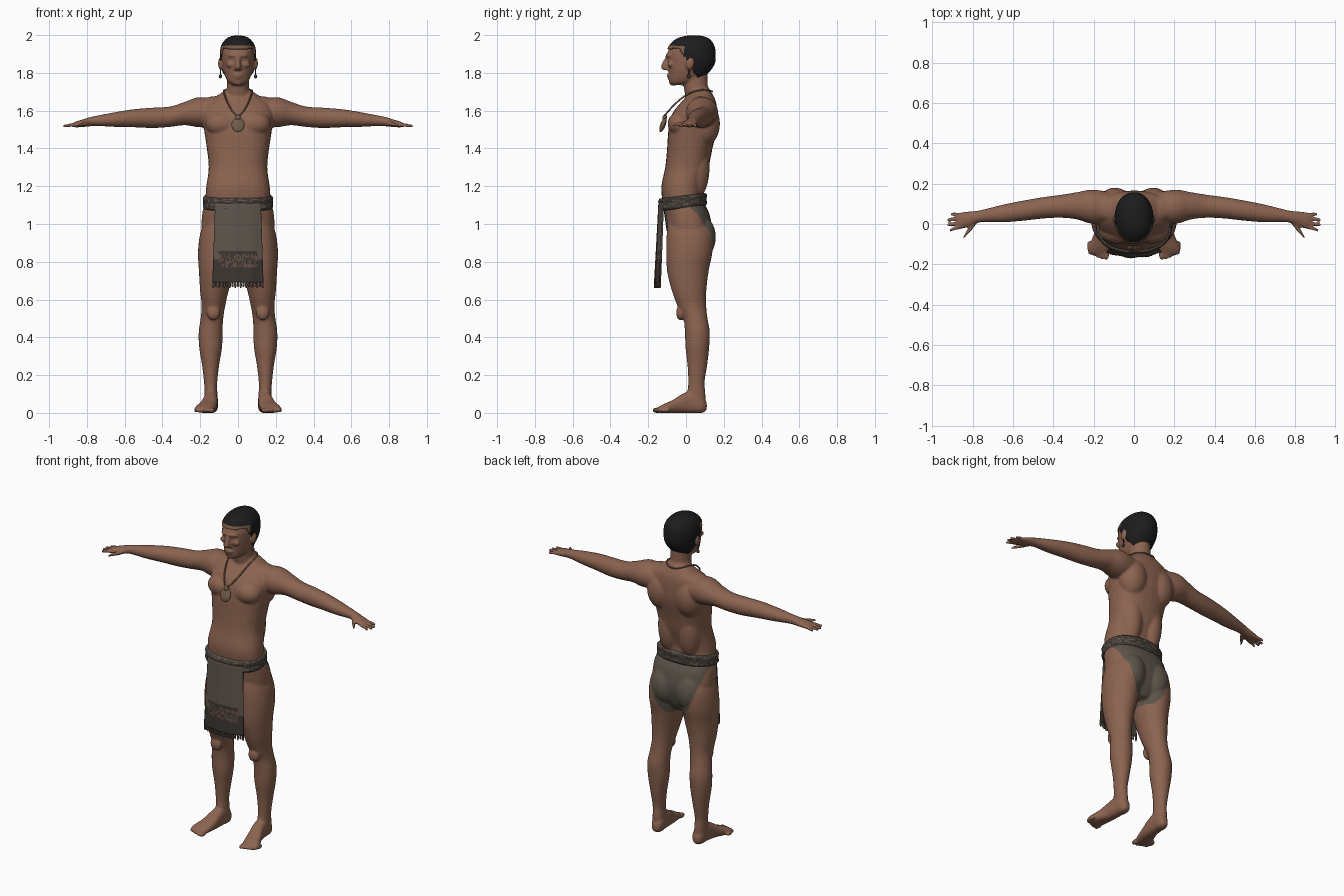
import bpy, bmesh, math, random
from mathutils import Vector, Matrix

random.seed(4)
cube = bpy.data.objects.get("Cube")
if cube:
    bpy.data.objects.remove(cube, do_unlink=True)


def material(name, rgb):
    m = bpy.data.materials.new(name)
    m.use_nodes = True
    m.diffuse_color = (*rgb, 1)
    m.node_tree.nodes["Principled BSDF"].inputs["Base Color"].default_value = (*rgb, 1)
    return m


skin = material("brown skin", (.26, .125, .08))
hair_black = material("black hair", (.012, .012, .013))
cloth = material("grey cloth", (.11, .09, .07))
dark = material("dark cloth", (.045, .036, .03))
rust = material("rust pattern", (.16, .075, .05))
tan = material("tan bead", (.17, .105, .065))


def spline(rows, steps):
    """Smooth interpolation through rows of numbers."""
    out = []
    for i in range(len(rows) - 1):
        a, b, c, d = (rows[max(i - 1, 0)], rows[i], rows[i + 1], rows[min(i + 2, len(rows) - 1)])
        for k in range(steps):
            t = k / steps
            out.append([q + t * (r - p + t * (2 * p - 5 * q + 4 * r - s + t * (3 * (q - r) + s - p))) / 2
                        for p, q, r, s in zip(a, b, c, d)])
    return out + [list(rows[-1])]


def loft(bm, axis, rows, side=1, n=28, steps=4, power=1.0):
    """Rows are position along the axis, two centre values, two radii."""
    rings = []
    for t, c1, c2, r1, r2 in spline(rows, steps):
        ring = []
        for k in range(n):
            a = math.tau * k / n
            ca, sa = math.cos(a), math.sin(a)
            u = c1 + max(r1, .002) * math.copysign(abs(ca) ** power, ca)
            v = c2 + max(r2, .002) * math.copysign(abs(sa) ** power, sa)
            p = {"x": (t, u, v), "y": (u, t, v), "z": (u, v, t)}[axis]
            ring.append(bm.verts.new((p[0] * side, p[1], p[2])))
        rings.append(ring)
    for lo, hi in zip(rings, rings[1:]):
        for k in range(n):
            bm.faces.new((lo[k], lo[k - 1], hi[k - 1], hi[k]))
    bm.faces.new(rings[0])
    bm.faces.new(rings[-1])


def blob(bm, centre, radii, tilt=0):
    m = Matrix.Translation(centre) @ Matrix.Rotation(tilt, 4, "X") @ Matrix.Diagonal((*radii, 1))
    bmesh.ops.create_uvsphere(bm, u_segments=24, v_segments=16, radius=1, matrix=m)


def finish(name, bm, mats, rule=None):
    bmesh.ops.recalc_face_normals(bm, faces=bm.faces)
    mesh = bpy.data.meshes.new(name)
    bm.to_mesh(mesh)
    bm.free()
    ob = bpy.data.objects.new(name, mesh)
    bpy.context.collection.objects.link(ob)
    paint(ob, mats, rule)
    return ob


def paint(ob, mats, rule):
    for m in mats:
        ob.data.materials.append(m)
    for f in ob.data.polygons:
        f.use_smooth = True
        if rule:
            f.material_index = rule(f.center, f.normal)


# Cross-sections of the body
TORSO = [(.8, 0, .03, .05, .06), (.86, 0, .02, .14, .1), (.95, 0, .02, .19, .12), (1.05, 0, .005, .19, .12),
         (1.12, 0, -.015, .175, .11), (1.2, 0, -.02, .168, .11), (1.3, 0, .005, .155, .115),
         (1.4, 0, .02, .165, .12), (1.5, 0, .035, .18, .128), (1.58, 0, .045, .19, .12),
         (1.64, 0, .065, .17, .095), (1.68, 0, .075, .11, .07), (1.72, 0, .07, .05, .05)]
NECK = [(1.6, 0, .07, .065, .06), (1.68, 0, .06, .064, .064), (1.74, 0, .05, .058, .065), (1.82, 0, .045, .06, .07)]
HEAD = [(1.735, 0, -.045, .03, .03), (1.755, 0, -.02, .055, .07), (1.8, 0, .008, .075, .1), (1.85, 0, .024, .085, .12),
        (1.9, 0, .025, .088, .124), (1.94, 0, .03, .082, .113), (1.97, 0, .035, .062, .088),
        (1.985, 0, .04, .038, .055), (1.991, 0, .04, .01, .015)]
ARM = [(.08, .08, 1.585, .07, .065), (.2, .085, 1.592, .085, .08), (.28, .09, 1.585, .068, .062),
       (.36, .088, 1.568, .057, .054), (.45, .08, 1.562, .053, .054), (.55, .066, 1.56, .05, .048),
       (.65, .052, 1.553, .044, .039), (.75, .04, 1.546, .031, .027), (.79, .032, 1.54, .032, .024),
       (.84, .02, 1.53, .041, .018), (.87, .015, 1.525, .038, .013)]
LEG = [(.03, .143, .06, .033, .042), (.1, .143, .055, .034, .048), (.16, .145, .055, .035, .043),
       (.25, .145, .06, .045, .052), (.35, .145, .06, .061, .063), (.43, .145, .06, .063, .066),
       (.5, .138, .05, .06, .064), (.57, .13, .03, .063, .077), (.65, .125, .016, .076, .092),
       (.75, .115, .01, .092, .11), (.85, .11, .018, .102, .122), (.95, .1, .02, .1, .122), (1.03, .09, .01, .08, .1)]
FOOT = [(.11, .14, .035, .015, .02), (.085, .14, .045, .034, .045), (.03, .143, .058, .037, .058),
        (-.02, .148, .05, .04, .05), (-.07, .16, .034, .047, .034), (-.12, .175, .023, .053, .023),
        (-.15, .178, .015, .047, .014)]

bm = bmesh.new()
loft(bm, "z", TORSO, power=.85)
loft(bm, "z", NECK)
loft(bm, "z", HEAD, power=.92)

# Nose, brow, lips and chin
loft(bm, "z", [(1.895, 0, -.092, .009, .01), (1.835, 0, -.107, .016, .027), (1.815, 0, -.1, .021, .02)], n=16)
blob(bm, (0, -.088, 1.892), (.052, .02, .014))
blob(bm, (0, -.088, 1.788), (.028, .016, .008))
blob(bm, (0, -.086, 1.775), (.024, .014, .008))
blob(bm, (0, -.07, 1.75), (.026, .02, .018))

for s in (1, -1):
    loft(bm, "x", ARM, s)
    loft(bm, "z", LEG, s)
    loft(bm, "y", FOOT, s, power=.8)
    # Fingers and thumb
    for k, tip in enumerate((.915, .927, .925, .91)):
        off = (k - 1.5) * .0195
        loft(bm, "x", [(.85, .015 + off, 1.526, .009, .011), (.885, .013 + off * 1.2, 1.523, .009, .01),
                       (tip, .008 + off * 1.4, 1.518, .007, .008)], s, n=12)
    loft(bm, "x", [(.77, .03, 1.538, .014, .016), (.8, -.008, 1.532, .018, .014), (.825, -.04, 1.527, .014, .012),
                   (.845, -.068, 1.522, .008, .009)], s, n=12)
    # Toes, largest on the inner side
    for k in range(5):
        blob(bm, (s * (.138 + k * .021), -.15 + k * k * .0025, .014), (.015 - k * .001, .03, .015 - k * .001))
    # Ears and muscle masses
    blob(bm, (s * .092, .022, 1.85), (.014, .022, .034), -.2)
    blob(bm, (s * .035, -.082, 1.845), (.03, .014, .018))
    blob(bm, (s * .088, -.035, 1.53), (.085, .062, .065))
    blob(bm, (s * .095, .095, 1.53), (.088, .085, .12))
    blob(bm, (s * .07, .05, 1.3), (.07, .075, .17))
    blob(bm, (s * .085, .068, .93), (.088, .09, .12))
    blob(bm, (s * .11, .075, 1.635), (.095, .065, .042))
    blob(bm, (s * .13, -.03, .53), (.035, .022, .04))

# Fuse the parts into one smooth skin
body = finish("body", bm, [])
remesh = body.modifiers.new("fuse", "REMESH")
remesh.mode = "VOXEL"
remesh.voxel_size = .0062
relax = body.modifiers.new("relax", "SMOOTH")
relax.factor = .5
relax.iterations = 6
fused = bpy.data.meshes.new_from_object(body.evaluated_get(bpy.context.evaluated_depsgraph_get()))
body.modifiers.clear()
body.data = fused


def brief_rule(c, n):
    if not .77 < c.z < 1.12:
        return 0
    width = .04 + .145 * math.sqrt((c.z - .77) / .33) if c.y > .02 else .1
    return int(abs(c.x) < width and (n.y > .1 if c.y > .02 else c.z < 1.1))


paint(body, [skin, cloth], brief_rule)

# Close-cropped hair with a band along the forehead
bm = bmesh.new()
loft(bm, "z", HEAD, n=72, steps=10, power=.92)
bmesh.ops.recalc_face_normals(bm, faces=bm.faces)
bm.normal_update()
for v in bm.verts:
    v.co += v.normal * .008


def hairline(c):
    return 1.93 - .155 * min(max((c.y + .035) / .1, 0), 1)


low = [f for f in bm.faces if f.calc_center_median().z < hairline(f.calc_center_median())]
bmesh.ops.delete(bm, geom=low, context="FACES")
hair = finish("hair", bm, [hair_black, tan],
              lambda c, n: int(c.y < -.01 and c.z < 1.945))
thick = hair.modifiers.new("thickness", "SOLIDIFY")
thick.thickness = .01
thick.offset = -1

# Waist belt, tilted down to the front
bm = bmesh.new()
loft(bm, "z", [(1.085, 0, -.018, .178, .122), (1.095, 0, -.018, .186, .129), (1.118, 0, -.018, .184, .127),
               (1.14, 0, -.018, .186, .129), (1.152, 0, -.018, .176, .12)], n=64, power=.88)
for v in bm.verts:
    v.co.z += .12 * v.co.y
belt = finish("belt", bm, [dark, cloth], lambda c, n: int(random.random() < .3))

# Hanging front apron with a patterned hem
def apron_y(x, z):
    fold = .003 * math.sin(x * 70) * (1.1 - z) * 2
    return -.143 - .05 * (1.1 - z) + 1.5 * x * x + fold


bm = bmesh.new()
cols, rows = 36, 48
grid = []
for j in range(rows + 1):
    z = 1.11 - .42 * j / rows
    half = .12 + .014 * j / rows
    grid.append([bm.verts.new((x, apron_y(x, z), z)) for x in
                 (half * (2 * i / cols - 1) for i in range(cols + 1))])
for up, down in zip(grid, grid[1:]):
    for i in range(cols):
        bm.faces.new((up[i], down[i], down[i + 1], up[i + 1]))


def apron_rule(c, n):
    if c.z > .86 or (c.z > .81 and abs(c.x) > .1):
        return 0
    if .77 < c.z < .84 and abs(c.x) < .1:
        return random.choice((0, 1, 1, 2))
    return 1


apron = finish("apron", bm, [cloth, dark, rust], apron_rule)
sheet = apron.modifiers.new("thickness", "SOLIDIFY")
sheet.thickness = .008
sheet.offset = 0

# Fringe along the hem
bm = bmesh.new()
for k in range(19):
    x = (k - 9) * .0145
    y = apron_y(x, .69)
    loft(bm, "z", [(.66 + .006 * (k % 2), x, y, .003, .003), (.675, x, y, .006, .005), (.695, x, y, .004, .004)], n=8, steps=2)
finish("fringe", bm, [cloth])

# Necklace cord and pendant
half = [(.045, .128, 1.705), (.078, .07, 1.712), (.072, .0, 1.685), (.052, -.06, 1.635), (.025, -.1, 1.59)]
path = [(0, .142, 1.7)] + half + [(0, -.118, 1.568)] + [(-x, y, z) for x, y, z in reversed(half)]
curve = bpy.data.curves.new("necklace_cord", "CURVE")
curve.dimensions = "3D"
curve.bevel_depth = .0045
curve.bevel_resolution = 2
line = curve.splines.new("NURBS")
line.points.add(len(path) - 1)
for p, co in zip(line.points, path):
    p.co = (*co, 1)
line.use_cyclic_u = True
line.order_u = 3
curve.materials.append(tan)
bpy.context.collection.objects.link(bpy.data.objects.new("necklace_cord", curve))

bm = bmesh.new()
blob(bm, (0, -.122, 1.525), (.035, .014, .04), -.35)
blob(bm, (0, -.113, 1.563), (.014, .012, .016), -.35)
finish("pendant", bm, [tan])

# Earrings
for s, side in ((1, "left"), (-1, "right")):
    bm = bmesh.new()
    blob(bm, (s * .093, .015, 1.782), (.009, .009, .011))
    blob(bm, (s * .093, .017, 1.804), (.003, .003, .016))
    finish(side + "_earring", bm, [dark])
